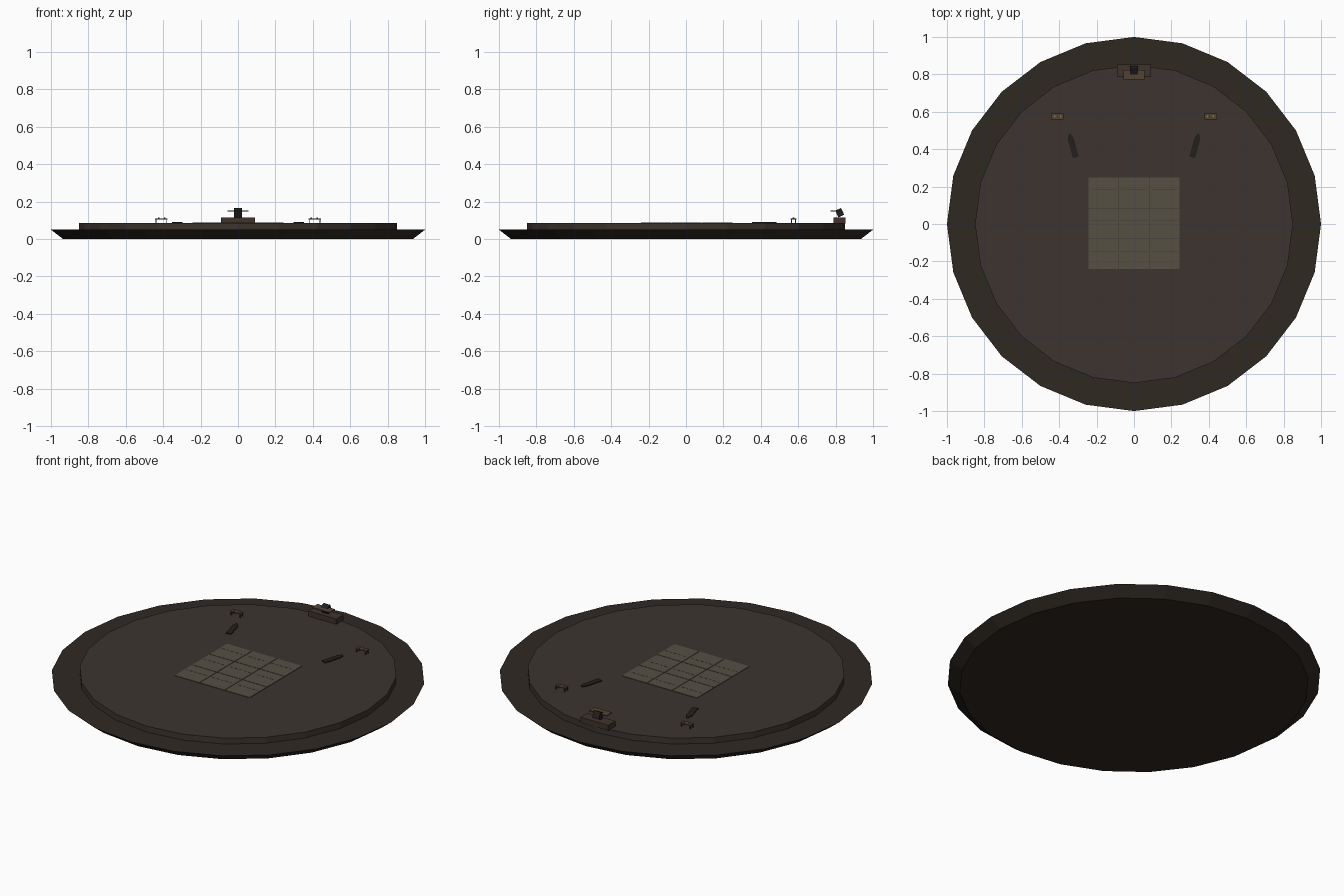
import bpy, bmesh, math
from mathutils import Matrix

if "Cube" in bpy.data.objects:
    bpy.data.objects.remove(bpy.data.objects["Cube"])

Z_RIM, Z_FLOOR = 0.05, 0.085


def material(name, rgb):
    m = bpy.data.materials.new(name)
    m.diffuse_color = (*rgb, 1)
    m.use_nodes = True
    m.node_tree.nodes["Principled BSDF"].inputs["Base Color"].default_value = m.diffuse_color
    return m


RIM = material("rim_earth", (0.029, 0.022, 0.016))
FLOOR = material("floor", (0.045, 0.034, 0.029))
TILE = material("tile", (0.092, 0.08, 0.057))
SEAM = material("seam", (0.045, 0.04, 0.028))
DARK = material("dark", (0.016, 0.014, 0.013))
WOOD = material("wood", (0.05, 0.034, 0.024))
LIGHT_WOOD = material("light_wood", (0.09, 0.055, 0.034))
METAL = material("pale_metal", (0.25, 0.2, 0.15))


def finish(name, bm, mat):
    bmesh.ops.recalc_face_normals(bm, faces=bm.faces)
    mesh = bpy.data.meshes.new(name)
    bm.to_mesh(mesh)
    bm.free()
    mesh.materials.append(mat)
    ob = bpy.data.objects.new(name, mesh)
    bpy.context.collection.objects.link(ob)
    return ob


def box(name, centre, size, mat, tilt=0):
    bm = bmesh.new()
    m = Matrix.Translation(centre) @ Matrix.Rotation(tilt, 4, 'X') @ Matrix.Diagonal((*size, 1))
    bmesh.ops.create_cube(bm, size=1, matrix=m)
    return finish(name, bm, mat)


def disc(name, r_bottom, r_top, z0, z1, mat, sides=24, x=0, y=0):
    bm = bmesh.new()
    rings = [[bm.verts.new((x + r * math.cos(2 * math.pi * i / sides),
                            y + r * math.sin(2 * math.pi * i / sides), z))
              for i in range(sides)] for r, z in ((r_bottom, z0), (r_top, z1))]
    bm.faces.new(rings[0])
    bm.faces.new(rings[1])
    for i in range(sides):
        j = (i + 1) % sides
        bm.faces.new((rings[0][i], rings[0][j], rings[1][j], rings[1][i]))
    return finish(name, bm, mat)


# Round base and raised floor
disc("base", 0.935, 1.0, 0, Z_RIM, RIM)
disc("raised_floor", 0.85, 0.85, Z_RIM, Z_FLOOR, FLOOR)

# Square of nine floor tiles, each with a seam strip
pitch, top = 0.164, Z_FLOOR + 0.003
for col in (-1, 0, 1):
    for row in (-1, 0, 1):
        x, y = col * pitch, row * pitch + 0.003
        box("floor_tile", (x, y, top - 0.002), (pitch - 0.003, pitch - 0.003, 0.004), TILE)
        box("tile_seam", (x, y + 0.015, top), (0.14, 0.003, 0.001), SEAM)

# Flat pointed slabs, one on each side
outline = [(-0.016, -0.064), (0.016, -0.064), (0.016, 0.04), (0.006, 0.066), (-0.006, 0.066), (-0.016, 0.04)]
for side in (-1, 1):
    bm = bmesh.new()
    face = bm.faces.new([bm.verts.new((x, y, 0)) for x, y in outline])
    new = bmesh.ops.extrude_face_region(bm, geom=[face])["geom"]
    bmesh.ops.translate(bm, vec=(0, 0, 0.005), verts=[v for v in new if isinstance(v, bmesh.types.BMVert)])
    slab = finish("pointed_slab", bm, DARK)
    slab.location = (side * 0.328, 0.418, Z_FLOOR)
    slab.rotation_euler.z = -side * math.radians(15)

# Small tables with cups
for side in (-1, 1):
    cx, cy = side * 0.41, 0.575
    box("table_top", (cx, cy, 0.107), (0.066, 0.03, 0.005), LIGHT_WOOD)
    for dx in (-0.029, 0.029):
        for dy in (-0.011, 0.011):
            box("table_leg", (cx + dx, cy + dy, 0.095), (0.005, 0.005, 0.021), WOOD)
    for dx in (-0.018, 0.014):
        disc("cup", 0.004, 0.005, 0.109, 0.116, METAL, 8, cx + side * dx, cy)

# Rear stand: plinth, leaning block and thin tray
box("plinth", (0, 0.821, 0.1), (0.18, 0.066, 0.032), WOOD)
box("leaning_block", (0, 0.822, 0.141), (0.043, 0.034, 0.04), DARK, math.radians(25))
box("tray", (0, 0.798, 0.15), (0.114, 0.05, 0.005), LIGHT_WOOD)
